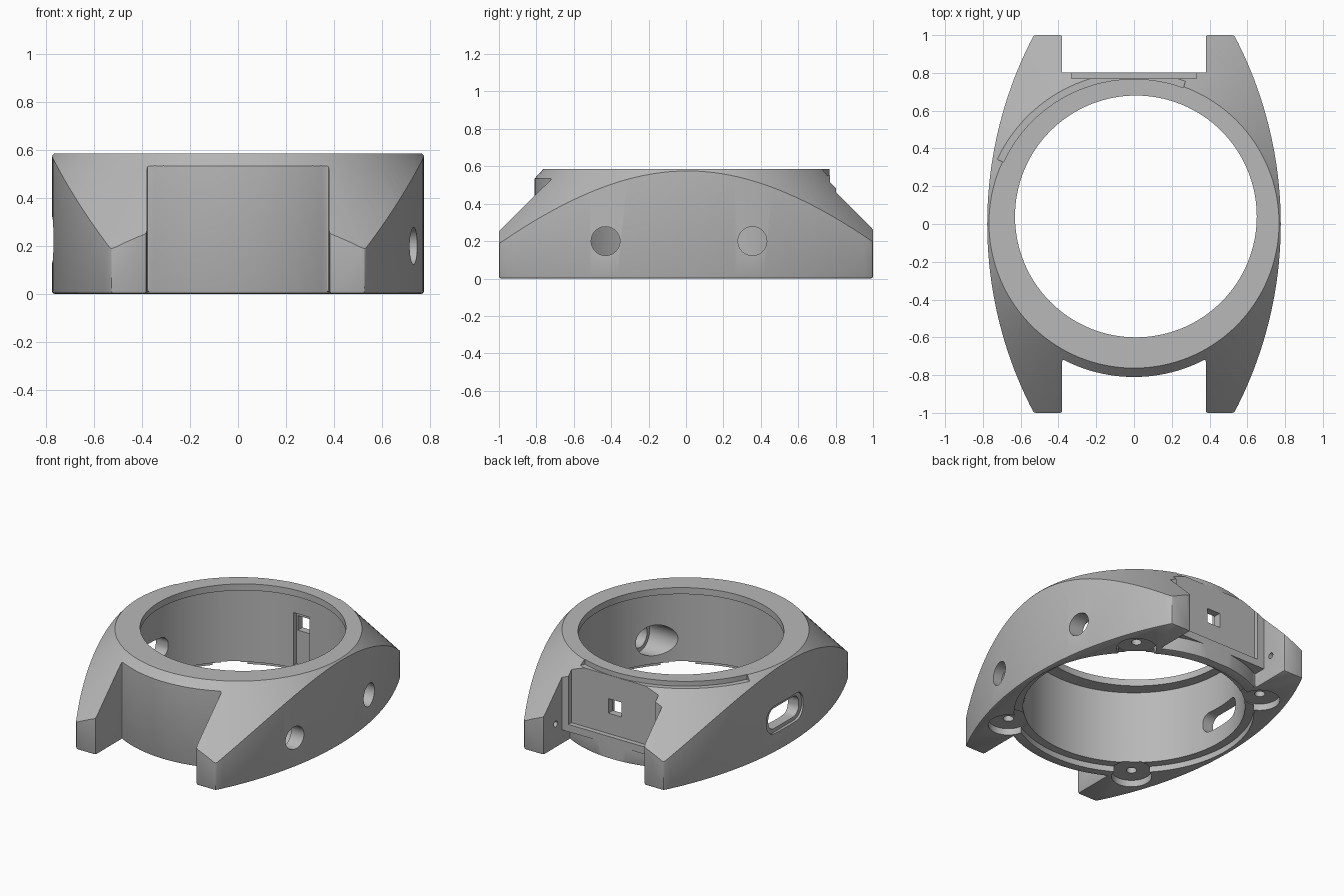
import bpy, bmesh
from math import sin, cos, pi, sqrt, asin, radians
from mathutils import Matrix

old = bpy.data.objects.get("Cube")
if old:
    bpy.data.objects.remove(old, do_unlink=True)

grey = bpy.data.materials.new("plain grey")
grey.use_nodes = True
COLOUR = (0.48, 0.48, 0.48, 1)
grey.diffuse_color = COLOUR
grey.node_tree.nodes["Principled BSDF"].inputs["Base Color"].default_value = COLOUR

LUG_X, TIP_X, SIDE_X, BODY_R = 0.38, 0.53, 0.777, 0.81
# z, x and y axes as extrusion directions
ALONG_X = Matrix(((0, 0, 1, 0), (1, 0, 0, 0), (0, 1, 0, 0), (0, 0, 0, 1)))


def to_object(name, bm):
    bmesh.ops.recalc_face_normals(bm, faces=bm.faces)
    mesh = bpy.data.meshes.new(name)
    bm.to_mesh(mesh)
    bm.free()
    mesh.materials.append(grey)
    ob = bpy.data.objects.new(name, mesh)
    bpy.context.collection.objects.link(ob)
    return ob


def prism(name, points, low, high, matrix=None):
    bm = bmesh.new()
    face = bm.faces.new([bm.verts.new((a, b, low)) for a, b in points])
    res = bmesh.ops.extrude_face_region(bm, geom=[face])
    verts = [v for v in res["geom"] if isinstance(v, bmesh.types.BMVert)]
    bmesh.ops.translate(bm, verts=verts, vec=(0, 0, high - low))
    if matrix:
        bm.transform(matrix)
    return to_object(name, bm)


def arc(cx, cy, r, start, end, steps):
    return [(cx + r * cos(start + (end - start) * i / steps),
             cy + r * sin(start + (end - start) * i / steps)) for i in range(steps + 1)]


def disc(name, cx, cy, r, low, high, matrix=None, steps=48):
    return prism(name, arc(cx, cy, r, 0, 2 * pi, steps)[:-1], low, high, matrix)


def box(name, x, y, z):
    return prism(name, [(x[0], y[0]), (x[1], y[0]), (x[1], y[1]), (x[0], y[1])], *z)


def rounded(name, y, z, r, low, high):
    pts = []
    corners = [(y[1], z[1], -1, -1), (y[0], z[1], 1, -1), (y[0], z[0], 1, 1), (y[1], z[0], -1, 1)]
    for i, (a, b, sa, sb) in enumerate(corners):
        pts += arc(a + sa * r, b + sb * r, r, i * pi / 2, (i + 1) * pi / 2, 8)
    return prism(name, pts, low, high, ALONG_X)


def apply(ob, mod):
    bpy.context.view_layer.objects.active = ob
    bpy.ops.object.modifier_apply(modifier=mod.name)


def combine(ob, other, operation):
    mod = ob.modifiers.new("combine", "BOOLEAN")
    mod.operation, mod.solver, mod.object = operation, "EXACT", other
    apply(ob, mod)
    bpy.data.objects.remove(other, do_unlink=True)


# Case outline: bowed flanks, four lugs, round body between the lugs
sag = SIDE_X - TIP_X
bow = (1 + sag * sag) / (2 * sag)
half = asin(1 / bow)
right_side = arc(SIDE_X - bow, 0, bow, -half, half, 40)
edge = asin(LUG_X / BODY_R)
back = [(LUG_X, 1)] + arc(0, 0, BODY_R, pi / 2 - edge, pi / 2 + edge, 24) + [(-LUG_X, 1)]
right_and_back = right_side + back
outline = right_and_back + [(-x, -y) for x, y in right_and_back]
case = prism("watch_case", outline, 0, 0.7)
bevel = case.modifiers.new("soft_edges", "BEVEL")
bevel.width, bevel.segments, bevel.limit_method = 0.012, 2, "ANGLE"
bevel.angle_limit = radians(40)
apply(case, bevel)

# Flat block at the back that carries the port
combine(case, box("port_block", (-LUG_X - 0.01, LUG_X + 0.01), (0.69, 0.803), (0.1, 0.65)), "UNION")

# Conical upper surface
bm = bmesh.new()
low, high = -0.1, 0.585
bmesh.ops.create_cone(bm, cap_ends=True, segments=128, radius1=1.4, radius2=0.768,
                      depth=high - low, matrix=Matrix.Translation((0, 0.005, (low + high) / 2)))
combine(case, to_object("cone", bm), "INTERSECT")

# Cavity, dial opening and back-plate recess
cutters = [
    disc("cavity", 0, 0, 0.69, -0.1, 0.54, steps=128),
    disc("dial_opening", 0.01, 0.04, 0.64, 0.4, 0.8, steps=128),
    disc("plate_recess", 0, 0, 0.745, -0.1, 0.04, steps=128),
]
# Screw pockets and screw holes
for sx in (-1, 1):
    for sy in (-1, 1):
        cutters.append(disc("screw_pocket", sx * 0.5, sy * 0.62, 0.125, -0.1, 0.045))
        cutters.append(disc("screw_hole", sx * 0.5, sy * 0.62, 0.032, -0.1, 0.2, steps=24))
# Button holes on the left flank, widened inside
for y in (-0.43, 0.355):
    cutters.append(disc("button_hole", y, 0.2, 0.077, 0.4, 0.9, ALONG_X))
    cutters.append(disc("button_seat", y, 0.2, 0.105, 0.4, 0.65, ALONG_X))
# Slot on the right flank
cutters += [
    rounded("slot_recess", (-0.17, 0.22), (0.13, 0.32), 0.08, -0.9, -0.757),
    rounded("slot_opening", (-0.14, 0.19), (0.155, 0.295), 0.06, -0.9, -0.5),
]
# Back panel, port and inner pocket
cutters += [
    box("back_trim", (-0.37, 0.37), (0.803, 1.1), (-0.1, 0.8)),
    box("panel_recess", (-0.33, 0.33), (0.77, 1.1), (0.15, 0.8)),
    box("port", (-0.05, 0.05), (0.6, 0.9), (0.29, 0.39)),
    box("port_pocket", (-0.06, 0.06), (0.6, 0.72), (0.06, 0.42)),
]
# Step beside the top ring at the back
start, end = radians(70), radians(155)
cutters.append(prism("ring_step", arc(0, 0.005, 0.763, start, end, 32)
                     + arc(0, 0.005, 0.9, end, start, 32), 0.552, 0.7))
# Strap bar holes in the lugs
for sx in (-1, 1):
    for y in (-0.87, 0.87):
        ends = sorted((sx * 0.3, sx * 0.45))
        cutters.append(disc("bar_hole", y, 0.165, 0.02, ends[0], ends[1], ALONG_X, 16))
for cutter in cutters:
    combine(case, cutter, "DIFFERENCE")

# Smooth curved walls, keep edges crisp
bpy.ops.object.select_all(action="DESELECT")
case.select_set(True)
bpy.context.view_layer.objects.active = case
bpy.ops.object.shade_smooth_by_angle(angle=radians(25))
